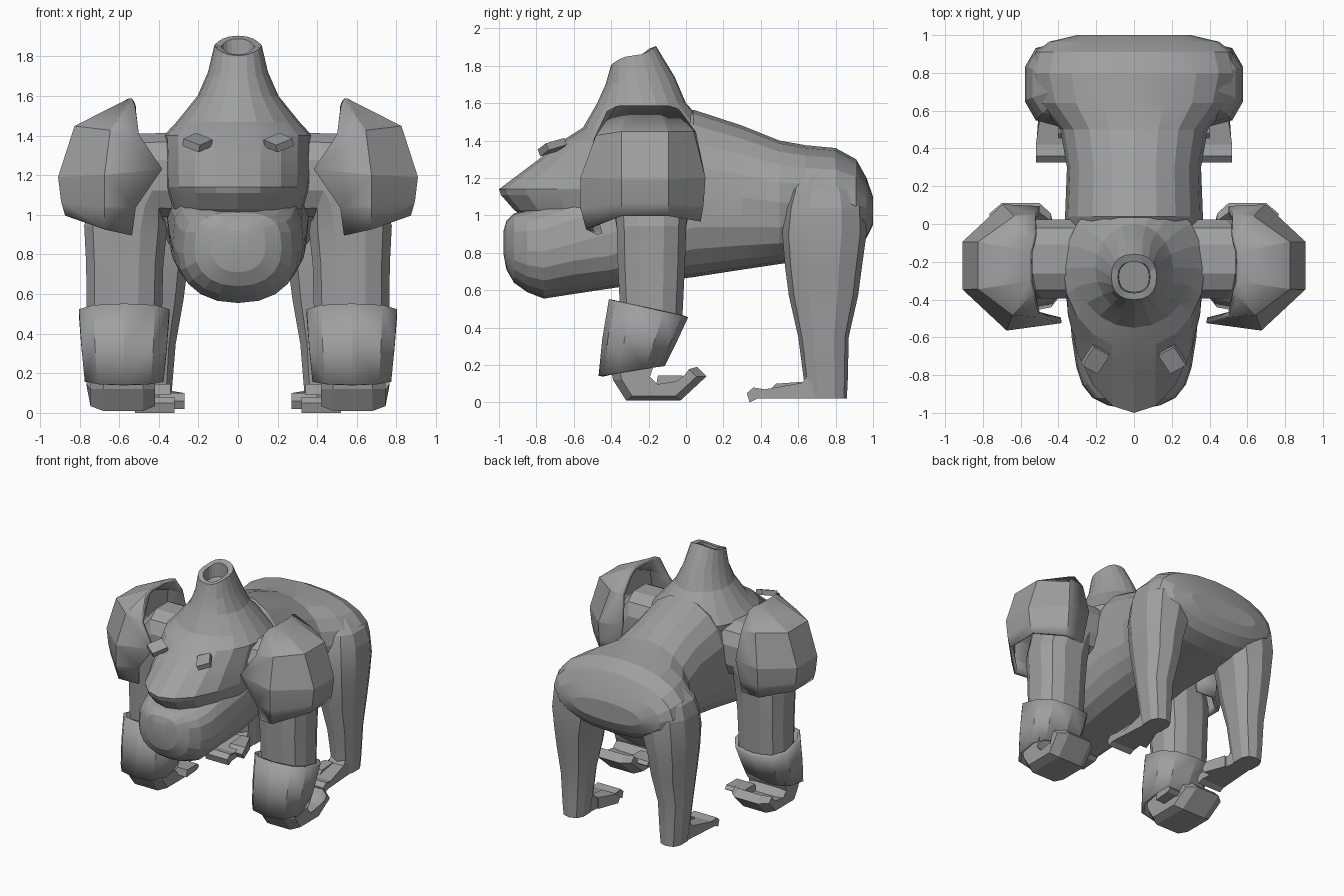
import bpy, bmesh, math
from mathutils import Vector, Matrix

if "Cube" in bpy.data.objects:
    bpy.data.objects.remove(bpy.data.objects["Cube"])

grey = bpy.data.materials.new("stone grey")
grey.diffuse_color = (0.35, 0.35, 0.35, 1)
grey.use_nodes = True
grey.node_tree.nodes["Principled BSDF"].inputs["Base Color"].default_value = grey.diffuse_color


def make(name, verts, faces, mirror=False, thick=0, angle=12):
    """Mesh object with clean normals, optional wall thickness and mirrored twin."""
    me = bpy.data.meshes.new(name)
    me.from_pydata([tuple(v) for v in verts], [], faces)
    bm = bmesh.new()
    bm.from_mesh(me)
    bmesh.ops.recalc_face_normals(bm, faces=bm.faces)
    bm.to_mesh(me)
    bm.free()
    me.materials.append(grey)
    ob = bpy.data.objects.new(name, me)
    bpy.context.collection.objects.link(ob)
    bpy.ops.object.select_all(action='DESELECT')
    ob.select_set(True)
    bpy.context.view_layer.objects.active = ob
    bpy.ops.object.shade_smooth_by_angle(angle=math.radians(angle))
    if thick:
        m = ob.modifiers.new("wall", 'SOLIDIFY')
        m.thickness = thick
        m.offset = 0
    if mirror:
        m = ob.modifiers.new("twin", 'MIRROR')
        m.use_mirror_merge = False
    return ob


def loft(name, rings, caps=True, closed=True, **kw):
    """Skin a list of equal-length rings."""
    n = len(rings[0])
    verts = [p for r in rings for p in r]
    faces = []
    for i in range(len(rings) - 1):
        for j in range(n if closed else n - 1):
            k = (j + 1) % n
            faces.append((i*n + j, i*n + k, (i+1)*n + k, (i+1)*n + j))
    if caps:
        faces += [tuple(range(n)), tuple(range((len(rings)-1)*n, len(rings)*n))]
    return make(name, verts, faces, **kw)


def unit_ring(n, p=2.0, turn=0.0, p_low=None):
    """Rounded-square points in the range -1..1; p_low shapes the lower half."""
    out = []
    for i in range(n):
        a = 2 * math.pi * (i + turn) / n
        c, s = math.cos(a), math.sin(a)
        e = 2 / (p_low if p_low and s < 0 else p)
        out.append((math.copysign(abs(c) ** e, c), math.copysign(abs(s) ** e, s)))
    return out


def prism(name, profile, x_of, **kw):
    """Side profile (y, z) spanned between two x limits."""
    rings = [[(x_of(y, z)[k], y, z) for y, z in profile] for k in (0, 1)]
    return loft(name, rings, **kw)


# Body and lower jaw: y, half width, bottom, top
body = [(-.975, .06, .79, .92), (-.96, .14, .71, .97), (-.92, .22, .64, 1.01),
        (-.85, .275, .59, 1.03), (-.76, .305, .555, 1.06), (-.6, .33, .58, 1.12),
        (-.4, .345, .61, 1.2), (-.2, .36, .64, 1.38), (.04, .365, .67, 1.565),
        (.3, .355, .71, 1.48), (.5, .39, .74, 1.40), (.64, .51, .76, 1.375),
        (.8, .55, .78, 1.36), (.91, .52, .82, 1.30), (.965, .45, .88, 1.20),
        (1.0, .3, .95, 1.10)]
rings = []
for y, w, lo, hi in body:
    up, low = (3.2, 2.2) if y < -.5 else (2.4, 2.6) if y < -.1 else (2.1, 2.6 if y < .55 else 2.2)
    rings.append([(w*a, y, (lo+hi)/2 + (hi-lo)/2*b) for a, b in unit_ring(20, up, 0, low)])
loft("body_and_jaw", rings)

# Tall cone head, hollow at the crest: z, front y, widest y, back y, half width, rise to the back
head = [(.97, -.84, -.25, .0, .29, 0), (1.03, -.92, -.25, .05, .335, 0),
        (1.11, -.99, -.25, .1, .36, 0), (1.14, -1.0, -.25, .1, .368, 0),
        (1.2, -.92, -.25, .12, .37, 0), (1.29, -.8, -.25, .15, .37, 0),
        (1.40, -.66, -.24, .17, .375, 0), (1.47, -.55, -.23, .12, .31, 0),
        (1.6, -.475, -.23, .0, .205, 0), (1.72, -.43, -.26, -.06, .152, .02),
        (1.855, -.4, -.28, -.16, .12, .05), (1.85, -.365, -.28, -.2, .085, .04),
        (1.76, -.36, -.28, -.2, .08, .02)]
rings = []
for z, yf, ym, yb, w, rise in head:
    p = 2.4 if z > 1.74 else 2.0
    rings.append([(w*a, ym + b*((yb-ym) if b > 0 else (ym-yf)), z + rise*b*abs(b))
                  for a, b in unit_ring(20, p)])
loft("head", rings)

# Slanted brow wedges
m = Matrix.Translation((.205, -.715, 1.365)) @ Matrix.Rotation(math.radians(33), 4, 'Z') \
    @ Matrix.Rotation(math.radians(14), 4, 'X') @ Matrix.Rotation(math.radians(-20), 4, 'Y')
box = [[m @ Vector((x*.05, y*.06, z*.02)) for x, y in ((-1, -1), (1, -1), (1, 1), (-1, 1))]
       for z in (-1, 1)]
loft("brow", box, mirror=True)

# Arms, bending out of the shoulder: x, z, tilt, half width, half depth
arm = [(.2, 1.18, 90, .22, .21), (.33, 1.2, 85, .22, .215), (.46, 1.2, 70, .23, .215),
       (.53, 1.1, 40, .22, .21), (.568, .93, 4, .215, .19), (.572, .75, 0, .2, .185),
       (.575, .45, 0, .195, .17)]
rings = []
for cx, cz, tilt, r, d in arm:
    t = math.radians(tilt)
    rings.append([(cx + r*a*math.cos(t), -.185 + d*b, cz + r*a*math.sin(t))
                  for a, b in unit_ring(12, 2.6, .5)])
loft("arm", rings, mirror=True)

# Shoulder guards: rows from top to bottom, each running back, outside, front
rows = [[(.52, -.05, 1.56), (.53, -.1, 1.575), (.545, -.15, 1.575),
         (.545, -.3, 1.575), (.53, -.36, 1.575), (.52, -.41, 1.55)],
        [(.52, .04, 1.44), (.63, .03, 1.44), (.815, -.1, 1.44),
         (.815, -.34, 1.44), (.64, -.47, 1.42), (.5, -.48, 1.40)],
        [(.5, .08, 1.22), (.69, .09, 1.2), (.895, -.1, 1.19),
         (.895, -.34, 1.19), (.67, -.55, 1.2), (.385, -.51, 1.23)],
        [(.53, .07, 1.06), (.69, .08, 1.06), (.88, -.1, 1.07),
         (.88, -.34, 1.07), (.67, -.55, 1.04), (.52, -.5, 1.04)],
        [(.54, .06, .97), (.69, .065, .97), (.86, -.1, 1.0),
         (.86, -.34, 1.0), (.67, -.52, .93), (.54, -.46, .9)]]
loft("shoulder_guard", rows, caps=False, closed=False, mirror=True, thick=.03)

# Forearm cuffs: centre x, centre y, z, half width, half depth, slope to the back
cuff = [(.575, -.2, .505, .225, .2, -.045), (.575, -.25, .33, .212, .185, -.01),
        (.575, -.29, .17, .195, .165, .03)]
loft("forearm_cuff", [[(cx + w*a, cy + d*b, z + s*b) for a, b in unit_ring(10, 2.6, .5)]
                      for cx, cy, z, w, d, s in cuff],
     caps=False, mirror=True, thick=.025)

# Fists with curled fingers, rounded towards both sides
fist = [(-.4, .17), (-.39, .12), (-.32, .01), (-.03, .01), (.11, .14), (.06, .19), (.03, .15),
        (-.02, .11), (-.15, .09), (-.2, .14), (-.17, .23), (-.17, .36), (-.36, .36)]
loft("fist", [[(x + (.02 if y > .02 else 0), -.16 + (y + .16)*s, .13 + (z - .13)*s)
               for y, z in fist]
              for x, s in ((.42, .8), (.48, 1), (.68, 1), (.745, .8))], mirror=True)
prism("thumb", [(-.16, .09), (-.03, .1), (0, .12), (-.02, .145), (-.15, .145)],
      lambda y, z: (.34, .5), mirror=True)

# Hind legs: z, inner x, outer x, front y, back y
leg = [(1.24, .27, .44, .64, .85), (1.14, .18, .545, .56, .93), (1.04, .17, .575, .53, .96),
       (.9, .2, .585, .515, .965), (.72, .25, .57, .53, .94), (.57, .27, .555, .55, .92),
       (.35, .31, .54, .6, .87), (.12, .33, .52, .63, .865), (.02, .34, .51, .64, .86)]
loft("hind_leg", [[((x0+x1)/2 + (x1-x0)/2*a, (y0+y1)/2 + (y1-y0)/2*b, z)
                   for a, b in unit_ring(10, 2.6, .5)]
                  for z, x0, x1, y0, y1 in leg], mirror=True)

# Feet and inner toes
prism("foot", [(.8, .02), (.38, .02), (.34, .0), (.325, .05), (.36, .08), (.42, .07),
               (.62, .105), (.66, .16), (.8, .16)],
      lambda y, z: (.32, .52) if y < .6 else (.36, .49), mirror=True)
prism("inner_toe", [(.62, .02), (.46, .02), (.44, .06), (.48, .1), (.62, .11)],
      lambda y, z: (.27, .4) if y < .6 else (.33, .4), mirror=True)
